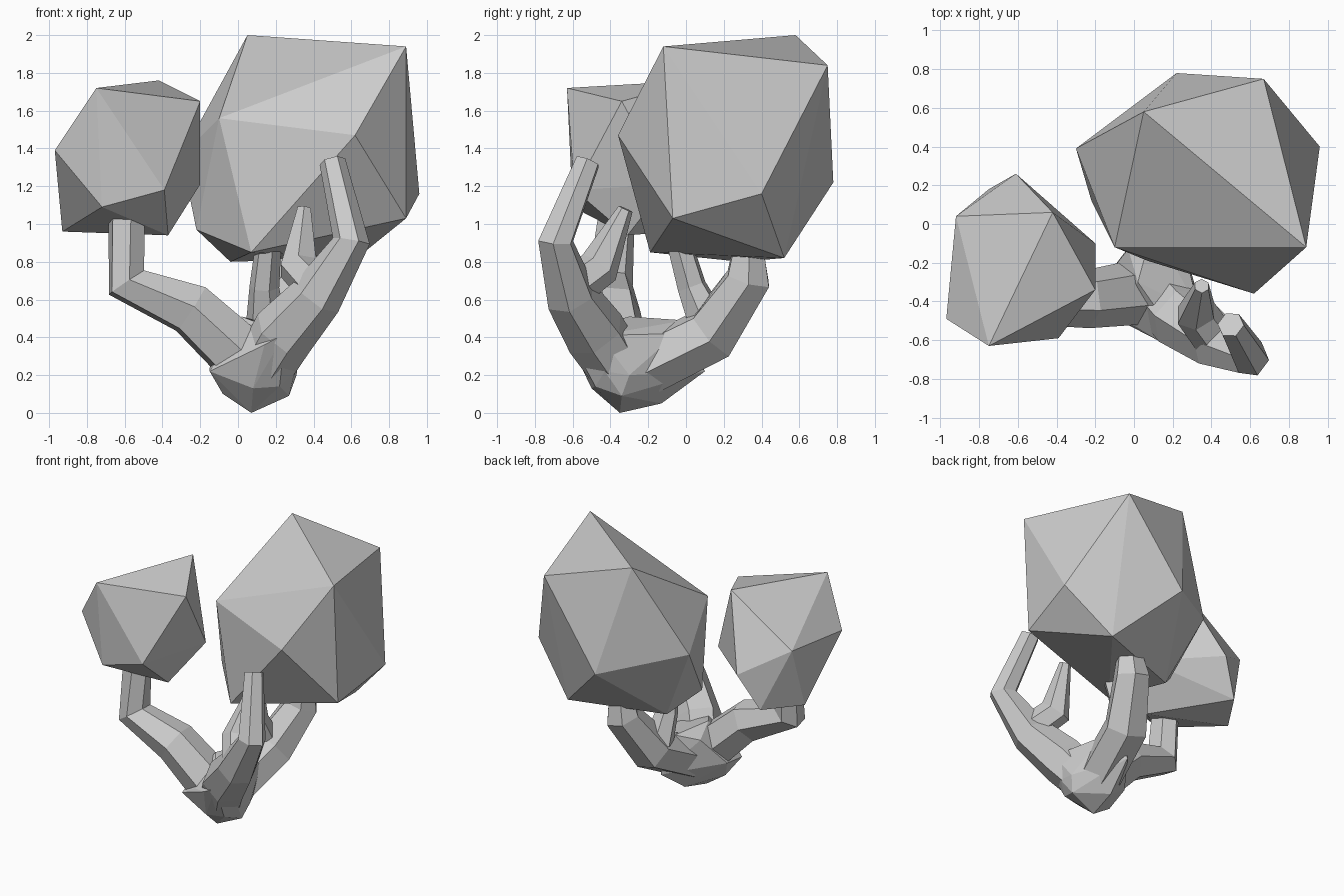
import bpy, bmesh
from mathutils import Vector, Matrix
from math import tau

cube = bpy.data.objects.get("Cube")
if cube:
    bpy.data.objects.remove(cube, do_unlink=True)

grey = bpy.data.materials.new("plain_grey")
grey.use_nodes = True
colour = (0.6, 0.6, 0.6, 1)
grey.diffuse_color = colour
grey.node_tree.nodes["Principled BSDF"].inputs["Base Color"].default_value = colour


def finish(bm, name):
    """Turn a bmesh into a flat-shaded grey object."""
    bmesh.ops.recalc_face_normals(bm, faces=bm.faces[:])
    mesh = bpy.data.meshes.new(name)
    bm.to_mesh(mesh)
    bm.free()
    mesh.materials.append(grey)
    obj = bpy.data.objects.new(name, mesh)
    bpy.context.scene.collection.objects.link(obj)
    return obj


def lump(name, corners):
    """Faceted lump wrapped around its corner points."""
    bm = bmesh.new()
    for corner in corners:
        bm.verts.new(corner)
    hull = bmesh.ops.convex_hull(bm, input=bm.verts[:])
    loose = [v for v in hull["geom_interior"] if isinstance(v, bmesh.types.BMVert)]
    bmesh.ops.delete(bm, geom=loose, context="VERTS")
    return finish(bm, name)


def limb(name, path, sides=6):
    """Faceted tube through (x, y, z, radius) points, mitred at the bends."""
    bm = bmesh.new()
    points = [Vector(p[:3]) for p in path]
    last = len(points) - 1
    steps = [(b - a).normalized() for a, b in zip(points, points[1:])]
    side = steps[0].orthogonal().normalized()
    rings = []
    for i, centre in enumerate(points):
        along = (steps[max(i - 1, 0)] + steps[min(i, last - 1)]).normalized()
        side = (side - along * side.dot(along)).normalized()
        ring = []
        for k in range(sides):
            spoke = Matrix.Rotation(tau * k / sides, 3, along) @ side
            ring.append(bm.verts.new(centre + spoke * path[i][3]))
        rings.append(ring)
    for low, high in zip(rings, rings[1:]):
        for k in range(sides):
            n = (k + 1) % sides
            bm.faces.new((low[k], low[n], high[n], high[k]))
    bm.faces.new(rings[0])
    bm.faces.new(rings[-1])
    return finish(bm, name)


def fuse(body, parts):
    """Weld the parts onto the body as one skin."""
    for part in parts:
        weld = body.modifiers.new("weld_" + part.name, "BOOLEAN")
        weld.operation = "UNION"
        weld.solver = "EXACT"
        weld.object = part
    graph = bpy.context.evaluated_depsgraph_get()
    skin = bpy.data.meshes.new_from_object(body.evaluated_get(graph))
    body.modifiers.clear()
    body.data = skin
    for part in parts:
        bpy.data.objects.remove(part, do_unlink=True)


# Two foliage lumps
lump("large_crown", [
    (0.05, 0.58, 2), (0.89, -0.12, 1.94), (0.62, -0.36, 1.47), (-0.1, -0.12, 1.56),
    (0.67, 0.75, 1.84), (0.96, 0.4, 1.16), (0.89, -0.07, 1.03), (-0.3, 0.39, 1.36),
    (0.22, 0.78, 1.22), (0.07, -0.19, 0.85), (-0.22, 0.12, 0.97), (0.63, 0.52, 0.82),
    (-0.04, 0.29, 0.8)])
lump("small_crown", [
    (-0.42, 0.06, 1.76), (-0.75, -0.63, 1.72), (-0.2, -0.34, 1.65), (-0.92, 0.04, 1.42),
    (-0.97, -0.49, 1.39), (-0.2, -0.1, 1.21), (-0.37, -0.31, 0.94), (-0.93, -0.1, 0.96),
    (-0.72, -0.6, 1.09), (-0.39, -0.59, 1.18), (-0.75, 0.18, 0.98), (-0.61, 0.26, 1.24)])

# Root knot where the limbs meet
branches = lump("branches", [
    (0.07, -0.35, 0), (-0.08, -0.36, 0.1), (0.27, -0.34, 0.09), (0.1, -0.13, 0.05),
    (0.08, -0.5, 0.13), (0.31, -0.3, 0.2), (0.34, -0.46, 0.41), (0.01, -0.53, 0.32),
    (0.02, -0.3, 0.51), (0.1, -0.01, 0.49), (0.24, -0.05, 0.42), (-0.03, -0.13, 0.44),
    (-0.15, -0.28, 0.24), (0.14, 0.1, 0.22), (0.14, -0.61, 0.36), (-0.15, -0.46, 0.22),
    (0.22, -0.48, 0.14), (0.25, -0.63, 0.42), (0.3, -0.43, 0.22)])

# Limbs and their twigs
fuse(branches, [
    limb("small_crown_limb", [
        (0.04, -0.35, 0.28, 0.17), (-0.25, -0.39, 0.55, 0.15),
        (-0.59, -0.4, 0.69, 0.12), (-0.59, -0.37, 1.02, 0.1)]),
    limb("large_crown_limb", [
        (0.12, -0.2, 0.25, 0.16), (0.19, 0.14, 0.42, 0.16),
        (0.3, 0.33, 0.71, 0.13), (0.32, 0.33, 0.88, 0.09)]),
    limb("large_crown_twig", [
        (0.15, 0.12, 0.47, 0.11), (0.14, 0.03, 0.67, 0.08), (0.16, -0.03, 0.88, 0.07)]),
    limb("front_limb", [
        (0.15, -0.38, 0.27, 0.16), (0.24, -0.48, 0.42, 0.17), (0.42, -0.61, 0.62, 0.14),
        (0.6, -0.69, 0.91, 0.1), (0.5, -0.52, 1.33, 0.07)]),
    limb("front_twig", [
        (0.42, -0.6, 0.66, 0.11), (0.32, -0.46, 0.77, 0.11), (0.35, -0.32, 1.08, 0.04)])])
